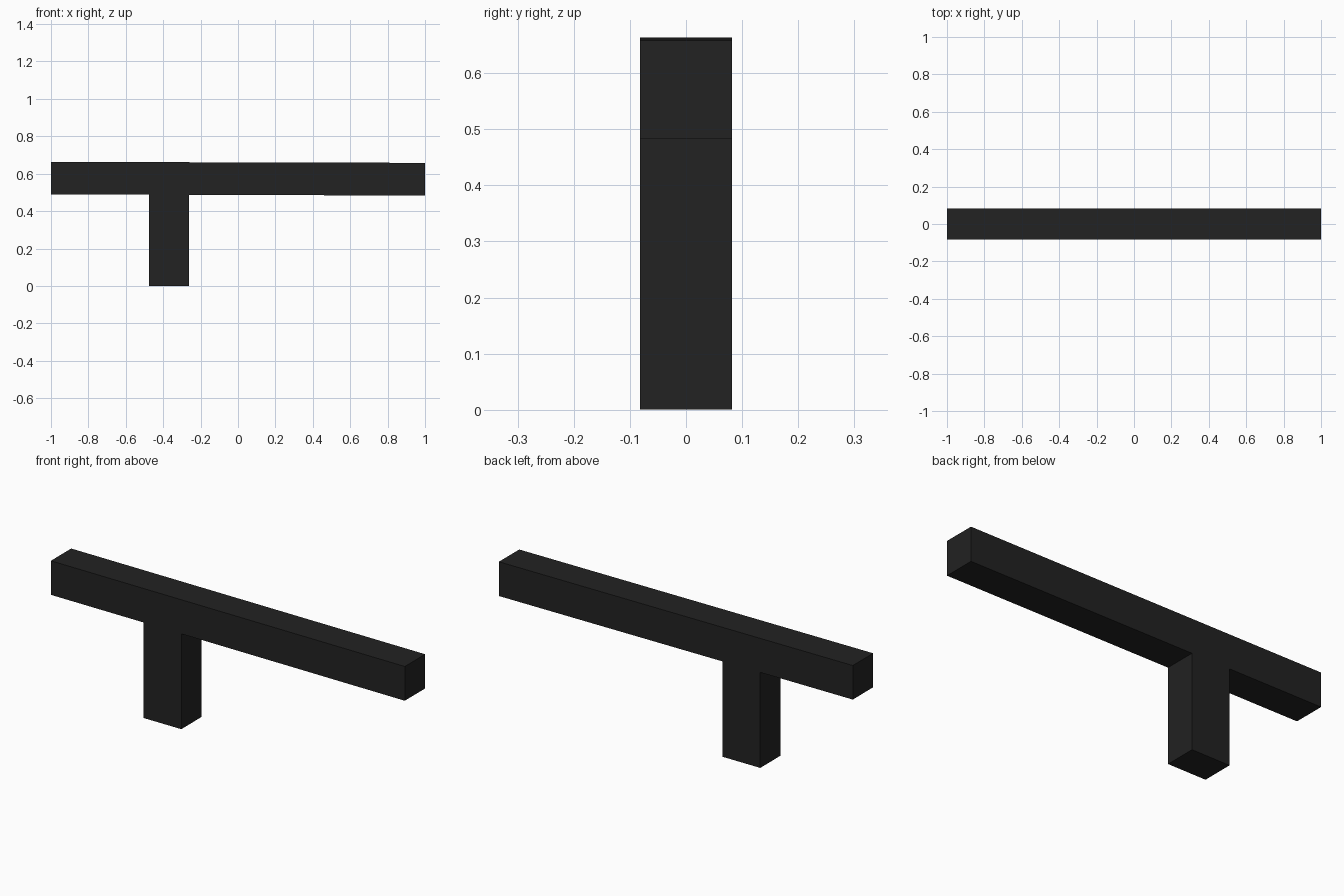
import bpy
import bmesh

cube = bpy.data.objects.get("Cube")
if cube:
    bpy.data.objects.remove(cube, do_unlink=True)

HALF_DEPTH = 0.082

# Single matte black colour
black = bpy.data.materials.new("matte_black")
black.use_nodes = True
colour = (0.016, 0.016, 0.016, 1)
black.diffuse_color = colour
bsdf = next(n for n in black.node_tree.nodes if n.type == "BSDF_PRINCIPLED")
bsdf.inputs["Base Color"].default_value = colour
bsdf.inputs["Roughness"].default_value = 0.8


def extrude_profile(name, outline):
    """Extrude an (x, z) outline along y into a closed solid."""
    bm = bmesh.new()
    face = bm.faces.new([bm.verts.new((x, -HALF_DEPTH, z)) for x, z in outline])
    result = bmesh.ops.extrude_face_region(bm, geom=[face])
    moved = [v for v in result["geom"] if isinstance(v, bmesh.types.BMVert)]
    bmesh.ops.translate(bm, verts=moved, vec=(0, 2 * HALF_DEPTH, 0))
    bmesh.ops.recalc_face_normals(bm, faces=bm.faces)
    mesh = bpy.data.meshes.new(name)
    bm.to_mesh(mesh)
    bm.free()
    mesh.materials.append(black)
    obj = bpy.data.objects.new(name, mesh)
    bpy.context.collection.objects.link(obj)
    return obj


# Long bar, very slightly tilted, with an off-centre post below, in one solid
extrude_profile("bar_with_post", [
    (-1, 0.489), (-0.477, 0.488), (-0.477, 0), (-0.263, 0),
    (-0.263, 0.487), (1, 0.483), (1, 0.658), (-1, 0.663),
])
